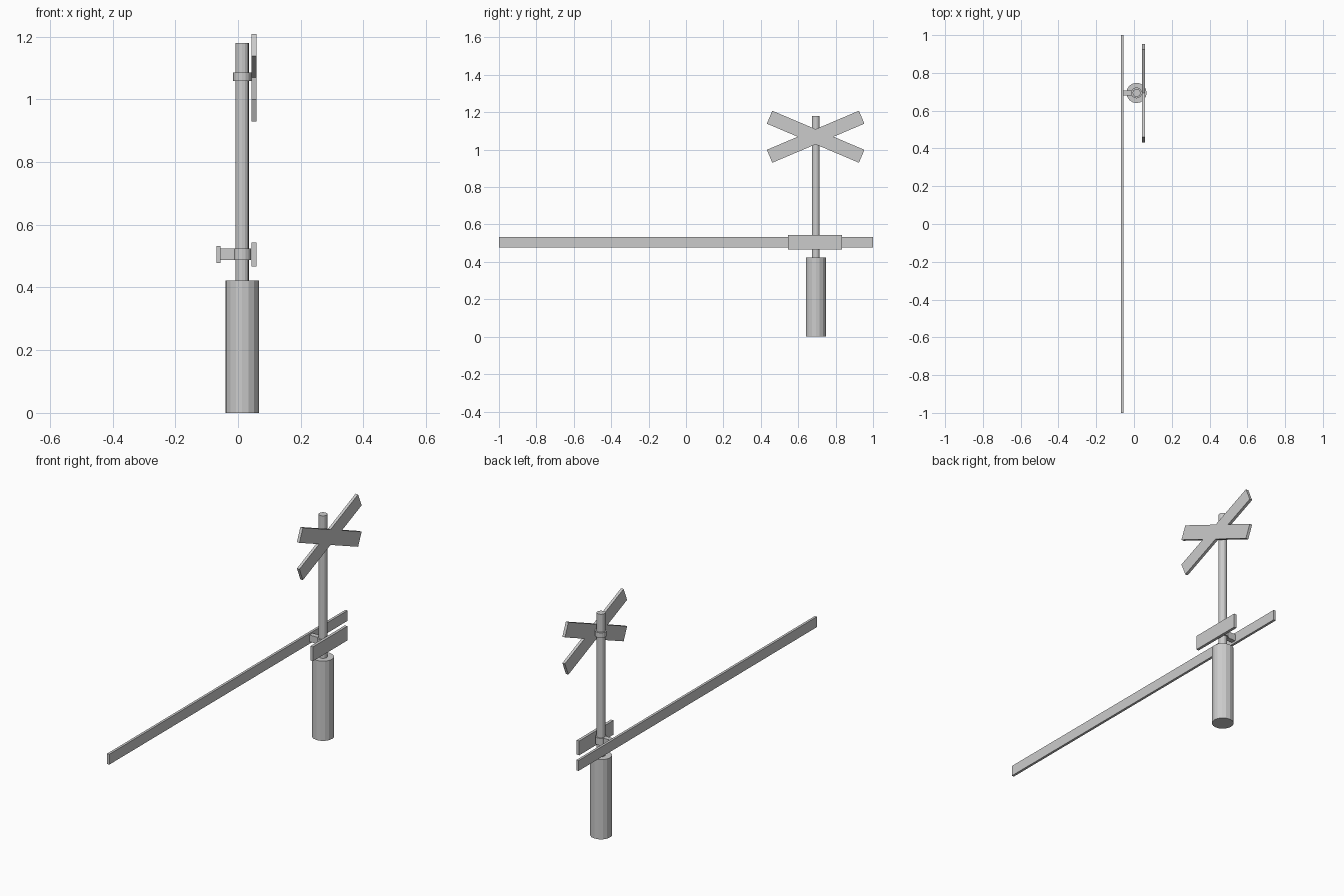
import bpy, bmesh, math
from mathutils import Matrix, Vector

if "Cube" in bpy.data.objects:
    bpy.data.objects.remove(bpy.data.objects["Cube"])

PX, PY = 0.0135, 0.694   # post axis


def finish(name, bm):
    mesh = bpy.data.meshes.new(name)
    bm.to_mesh(mesh)
    bm.free()
    obj = bpy.data.objects.new(name, mesh)
    bpy.context.collection.objects.link(obj)
    return obj


def cylinder(name, radius, z0, z1, sides=16):
    bm = bmesh.new()
    bmesh.ops.create_cone(bm, cap_ends=True, segments=sides, radius1=radius, radius2=radius,
                          depth=z1 - z0, matrix=Matrix.Translation((PX, PY, (z0 + z1) / 2)))
    return finish(name, bm)


def box(name, center, size, tilt=0):
    bm = bmesh.new()
    bmesh.ops.create_cube(bm, size=1, matrix=Matrix.Diagonal((*size, 1)))
    obj = finish(name, bm)
    obj.location = center
    obj.rotation_euler.x = math.radians(tilt)
    return obj


# Post, base and clamps
cylinder("base", 0.0535, 0, 0.423)
cylinder("post", 0.021, 0.423, 1.18)
cylinder("upper_clamp", 0.029, 1.058, 1.085)
cylinder("lower_clamp", 0.028, 0.487, 0.524)

# Crossed warning boards
for name, tilt in (("cross_board_rising", 23), ("cross_board_falling", -23)):
    box(name, (0.051, 0.693, 1.069), (0.015, 0.535, 0.075), tilt)

# Small plate below the cross
box("lower_plate", (0.051, 0.69, 0.505), (0.015, 0.288, 0.076))

# Barrier arm and its bracket
box("barrier_arm", (-0.0625, 0, 0.505), (0.013, 2, 0.055))
box("arm_bracket", (-0.026, PY, 0.506), (0.064, 0.026, 0.036))
